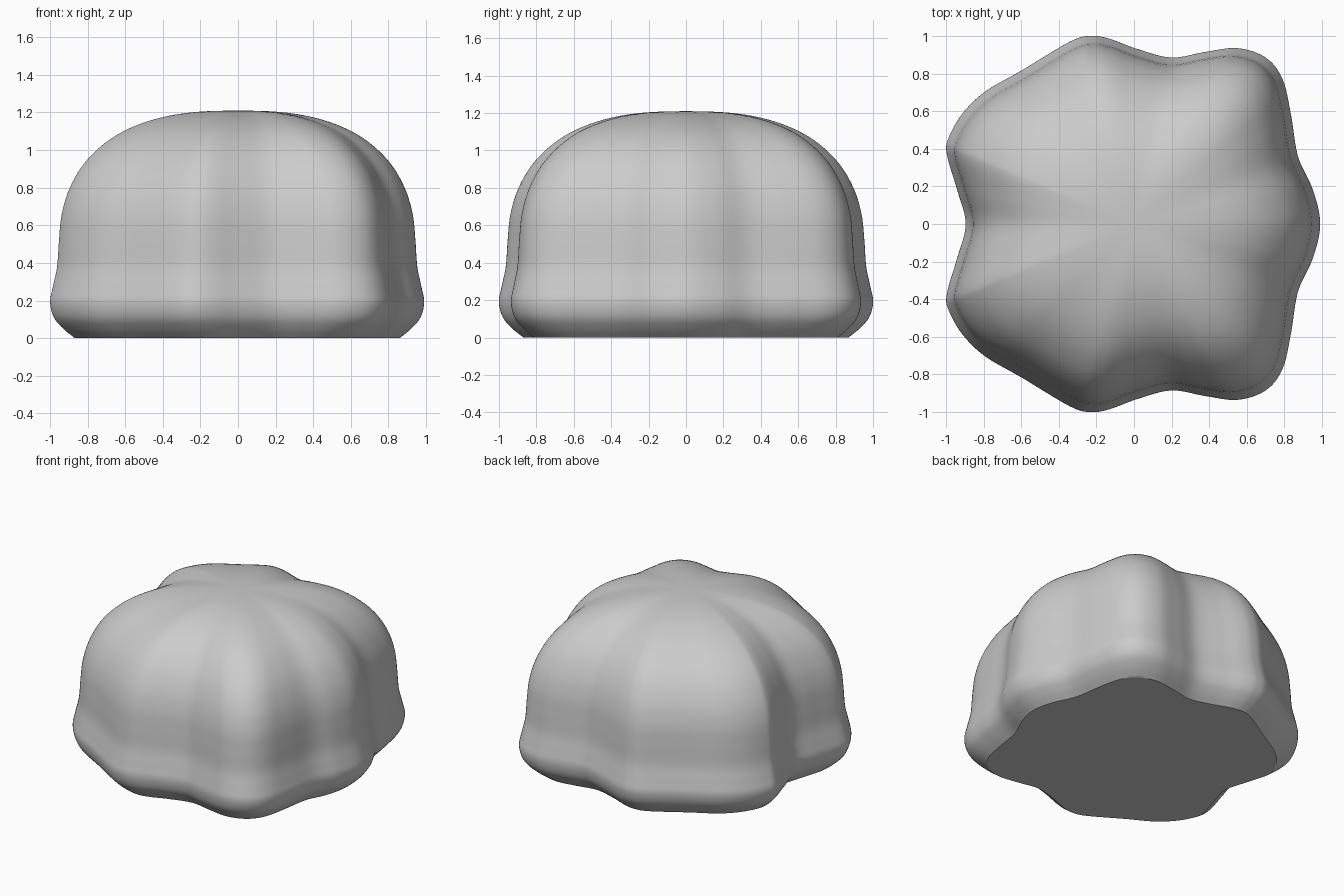
import bpy, bmesh
from mathutils import Vector

if "Cube" in bpy.data.objects:
    bpy.data.objects.remove(bpy.data.objects["Cube"])


def catmull(p0, p1, p2, p3, t):
    return 0.5 * (2 * p1 + (p2 - p0) * t + (2 * p0 - 5 * p1 + 4 * p2 - p3) * t * t
                  + (3 * p1 - p0 - 3 * p2 + p3) * t ** 3)


def smooth_path(pts, steps):
    # pts include one phantom point at each end
    out = []
    for i in range(1, len(pts) - 2):
        out += [catmull(*pts[i - 1:i + 3], k / steps) for k in range(steps)]
    return out + [pts[-2]]


# Seven-lobed footprint, back half, mirrored to the front
half = [Vector(p) for p in [
    (0.99, 0), (0.952, 0.18), (0.872, 0.36), (0.835, 0.58), (0.79, 0.77),
    (0.70, 0.885), (0.55, 0.935), (0.38, 0.915), (0.20, 0.885), (0.02, 0.93),
    (-0.13, 0.985), (-0.23, 1.0), (-0.34, 0.97), (-0.60, 0.815), (-0.79, 0.705),
    (-0.91, 0.59), (-0.985, 0.46), (-0.995, 0.37), (-0.94, 0.18), (-0.895, 0)]]


def flip(p):
    return Vector((p.x, -p.y))


back = smooth_path([flip(half[1])] + half + [flip(half[-2])], 6)
outline = back + [flip(p) for p in reversed(back[1:-1])]

# Side profile: (scale of the footprint, height)
prof = [Vector(p) for p in [
    (0.80, -0.05), (0.868, 0), (0.93, 0.05), (0.98, 0.11), (1.0, 0.19),
    (0.986, 0.27), (0.963, 0.38), (0.953, 0.52), (0.938, 0.66), (0.895, 0.80),
    (0.81, 0.94), (0.67, 1.065), (0.49, 1.15), (0.27, 1.198), (0, 1.21), (-0.27, 1.198)]]
profile = smooth_path(prof, 5)

# Loft the footprint up the profile
bm = bmesh.new()
rings = [[bm.verts.new((p.x * s, p.y * s, z)) for p in outline] for s, z in profile[:-1]]
apex = bm.verts.new((0, 0, profile[-1].y))
n = len(outline)
for lo, hi in zip(rings, rings[1:]):
    for i in range(n):
        j = (i + 1) % n
        bm.faces.new((lo[i], lo[j], hi[j], hi[i]))
for i in range(n):
    bm.faces.new((rings[-1][i], rings[-1][(i + 1) % n], apex))
bm.faces.new(list(reversed(rings[0])))

mesh = bpy.data.meshes.new("lobed_dome")
bm.to_mesh(mesh)
bm.free()
dome = bpy.data.objects.new("lobed_dome", mesh)
bpy.context.collection.objects.link(dome)

# Plain grey
mat = bpy.data.materials.new("grey")
mat.diffuse_color = (0.6, 0.6, 0.6, 1)
mat.use_nodes = True
mat.node_tree.nodes["Principled BSDF"].inputs["Base Color"].default_value = mat.diffuse_color
mesh.materials.append(mat)

bpy.context.view_layer.objects.active = dome
dome.select_set(True)
bpy.ops.object.shade_smooth_by_angle(angle=0.6)
